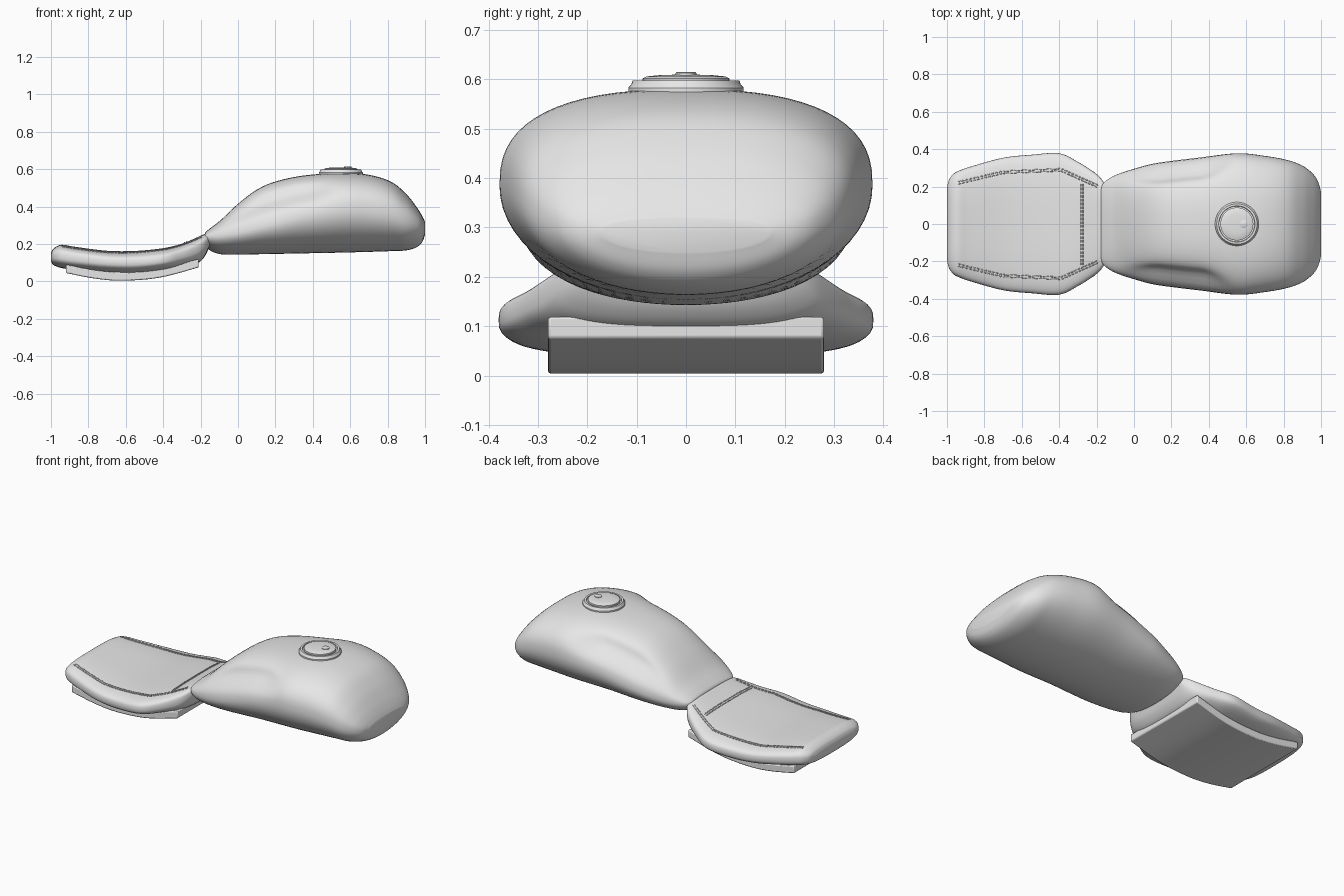
import bpy, bmesh, math
from mathutils import Vector
from mathutils.bvhtree import BVHTree

if "Cube" in bpy.data.objects:
    bpy.data.objects.remove(bpy.data.objects["Cube"], do_unlink=True)

grey = bpy.data.materials.new("light grey")
grey.use_nodes = True
grey.diffuse_color = (0.8, 0.8, 0.8, 1)
grey.node_tree.nodes["Principled BSDF"].inputs["Base Color"].default_value = (0.8, 0.8, 0.8, 1)


def finish(name, bm, angle=40):
    bmesh.ops.recalc_face_normals(bm, faces=bm.faces)
    mesh = bpy.data.meshes.new(name)
    bm.to_mesh(mesh)
    mesh.materials.append(grey)
    ob = bpy.data.objects.new(name, mesh)
    bpy.context.collection.objects.link(ob)
    bpy.ops.object.select_all(action='DESELECT')
    ob.select_set(True)
    bpy.context.view_layer.objects.active = ob
    bpy.ops.object.shade_smooth_by_angle(angle=math.radians(angle))
    return ob


def spline(points, steps):
    """Smooth curve through a list of points of any dimension."""
    out = []
    last = len(points) - 1
    for i in range(last):
        a, b, c, d = (points[max(0, min(last, i + k))] for k in (-1, 0, 1, 2))
        for s in range(steps):
            t = s / steps
            out.append([0.5 * (2 * q + (r - p) * t + (2 * p - 5 * q + 4 * r - s2) * t ** 2
                               + (3 * q - p - 3 * r + s2) * t ** 3)
                        for p, q, r, s2 in zip(a, b, c, d)])
    return out + [list(points[-1])]


def smooth(a, b, x):
    t = max(0, min(1, (x - a) / (b - a)))
    return t * t * (3 - 2 * t)


def loft(stations, upper, lower, shape=None, steps=6, sides=64):
    """Skin of rounded sections; station = x, bottom, widest height, top, half width."""
    bm = bmesh.new()
    rings = []
    for x, zb, zm, zt, w in spline(stations, steps):
        ring = []
        for k in range(sides):
            a = 2 * math.pi * k / sides
            c, s = math.cos(a), math.sin(a)
            n = upper if s > 0 else lower
            y = w * math.copysign(abs(c) ** (2 / n), c)
            h = abs(s) ** (2 / n)
            z = zm + h * (zt - zm if s > 0 else zb - zm)
            if shape and s > 0:
                y = shape(x, y, h)
            ring.append(bm.verts.new((x, y, z)))
        rings.append(ring)
    for r, q in zip(rings, rings[1:]):
        for k in range(sides):
            j = (k + 1) % sides
            bm.faces.new((r[k], r[j], q[j], q[k]))
    bm.faces.new(rings[0])
    bm.faces.new(rings[-1])
    return bm


# Fuel tank with hollows for the knees
def knee_hollow(x, y, h):
    depth = 0.055 * smooth(-0.1, 0.15, x) * (1 - smooth(0.36, 0.56, x))
    return y - math.copysign(min(abs(y), depth * math.exp(-((h - 0.58) / 0.24) ** 2)), y)


tank = [
    (-0.178, 0.215, 0.235, 0.252, 0.17),
    (-0.172, 0.19, 0.235, 0.265, 0.205),
    (-0.145, 0.163, 0.237, 0.287, 0.235),
    (-0.09, 0.145, 0.245, 0.33, 0.265),
    (0.0, 0.143, 0.26, 0.415, 0.295),
    (0.1, 0.145, 0.285, 0.49, 0.322),
    (0.2, 0.147, 0.31, 0.534, 0.337),
    (0.35, 0.15, 0.35, 0.566, 0.355),
    (0.55, 0.154, 0.385, 0.58, 0.378),
    (0.7, 0.158, 0.38, 0.57, 0.364),
    (0.82, 0.162, 0.36, 0.532, 0.342),
    (0.9, 0.166, 0.33, 0.467, 0.312),
    (0.955, 0.183, 0.31, 0.398, 0.27),
    (0.985, 0.21, 0.295, 0.35, 0.225),
    (1.0, 0.25, 0.29, 0.318, 0.17),
]
finish("fuel_tank", loft(tank, 2.5, 2.05, knee_hollow))

# Seat cushion, dished along its length
seat = [
    (-1.0, 0.11, 0.13, 0.15, 0.19),
    (-0.99, 0.09, 0.135, 0.172, 0.235),
    (-0.965, 0.078, 0.132, 0.19, 0.268),
    (-0.935, 0.07, 0.13, 0.196, 0.285),
    (-0.87, 0.06, 0.122, 0.185, 0.308),
    (-0.7, 0.042, 0.105, 0.164, 0.354),
    (-0.55, 0.038, 0.102, 0.163, 0.37),
    (-0.4, 0.055, 0.115, 0.178, 0.378),
    (-0.3, 0.075, 0.14, 0.202, 0.332),
    (-0.22, 0.095, 0.17, 0.235, 0.282),
    (-0.18, 0.13, 0.195, 0.253, 0.248),
    (-0.155, 0.18, 0.215, 0.258, 0.21),
    (-0.14, 0.215, 0.235, 0.25, 0.17),
]
cushion = loft(seat, 3.2, 3.0)
surface = BVHTree.FromBMesh(cushion)
finish("seat_cushion", cushion)

# Curved base pan under the cushion
pan = bmesh.new()
edge = spline([(-0.92, 0.045), (-0.77, 0.016), (-0.62, 0.004), (-0.42, 0.02), (-0.21, 0.075)], 6)
outline = edge + [[x, z + 0.045] for x, z in reversed(edge)]
side = pan.faces.new([pan.verts.new((x, -0.28, z)) for x, z in outline])
wall = bmesh.ops.extrude_face_region(pan, geom=[side])
bmesh.ops.translate(pan, verts=[v for v in wall["geom"] if isinstance(v, bmesh.types.BMVert)],
                    vec=(0, 0.56, 0))
base = finish("seat_base", pan, 30)
bevel = base.modifiers.new("soft_edges", 'BEVEL')
bevel.width, bevel.segments = 0.006, 2
bevel.limit_method = 'ANGLE'
bevel.angle_limit = math.radians(40)


# Double rows of stitches laid on the cushion
def stitch_row(name, corners):
    curve = bpy.data.curves.new(name, 'CURVE')
    curve.dimensions = '3D'
    curve.bevel_depth, curve.bevel_resolution = 0.0028, 1
    curve.use_fill_caps = True
    for a, b in zip(corners, corners[1:]):
        a, b = Vector(a), Vector(b)
        along = (b - a).normalized()
        across = Vector((-along.y, along.x, 0)) * 0.006
        count = max(1, round((b - a).length / 0.02))
        for i in range(count):
            for off in (across, -across):
                ends = [a.lerp(b, (i + t) / count) + off for t in (0.0, 0.7)]
                hits = [surface.ray_cast(p + Vector((0, 0, 1)), Vector((0, 0, -1)))[0] for p in ends]
                if None in hits:
                    continue
                s = curve.splines.new('POLY')
                s.points.add(1)
                for point, hit in zip(s.points, hits):
                    point.co = (hit.x, hit.y, hit.z + 0.001, 1)
    curve.materials.append(grey)
    bpy.context.collection.objects.link(bpy.data.objects.new(name, curve))


for label, m in (("left", 1), ("right", -1)):
    stitch_row(label + "_seat_stitching", [(x, m * y, 0) for x, y in
               ((-0.94, 0.22), (-0.7, 0.277), (-0.39, 0.29), (-0.19, 0.2))])
stitch_row("cross_seat_stitching", [(-0.28, -0.22, 0), (-0.28, 0.22, 0)])


# Filler cap: turned flange, lid and lock cover
def turned(name, x, profile, sides=48):
    bm = bmesh.new()
    verts = [bm.verts.new((x + r, 0, z)) for r, z in profile]
    edges = [bm.edges.new(p) for p in zip(verts, verts[1:])]
    bmesh.ops.spin(bm, geom=verts + edges, cent=(x, 0, 0), axis=(0, 0, 1),
                   angle=2 * math.pi, steps=sides)
    bmesh.ops.remove_doubles(bm, verts=bm.verts, dist=0.0002)
    return finish(name, bm, 35)


turned("cap_flange", 0.55, [(0, 0.56), (0.117, 0.56), (0.117, 0.583), (0.111, 0.59),
                            (0.108, 0.598), (0.097, 0.598), (0.095, 0.588), (0, 0.588)])
turned("cap_lid", 0.55, [(0, 0.575), (0.088, 0.575), (0.088, 0.602), (0.08, 0.606),
                         (0.05, 0.609), (0, 0.61)])
turned("cap_lock_cover", 0.587, [(0, 0.6), (0.021, 0.6), (0.021, 0.613), (0.018, 0.615), (0, 0.615)], 24)
